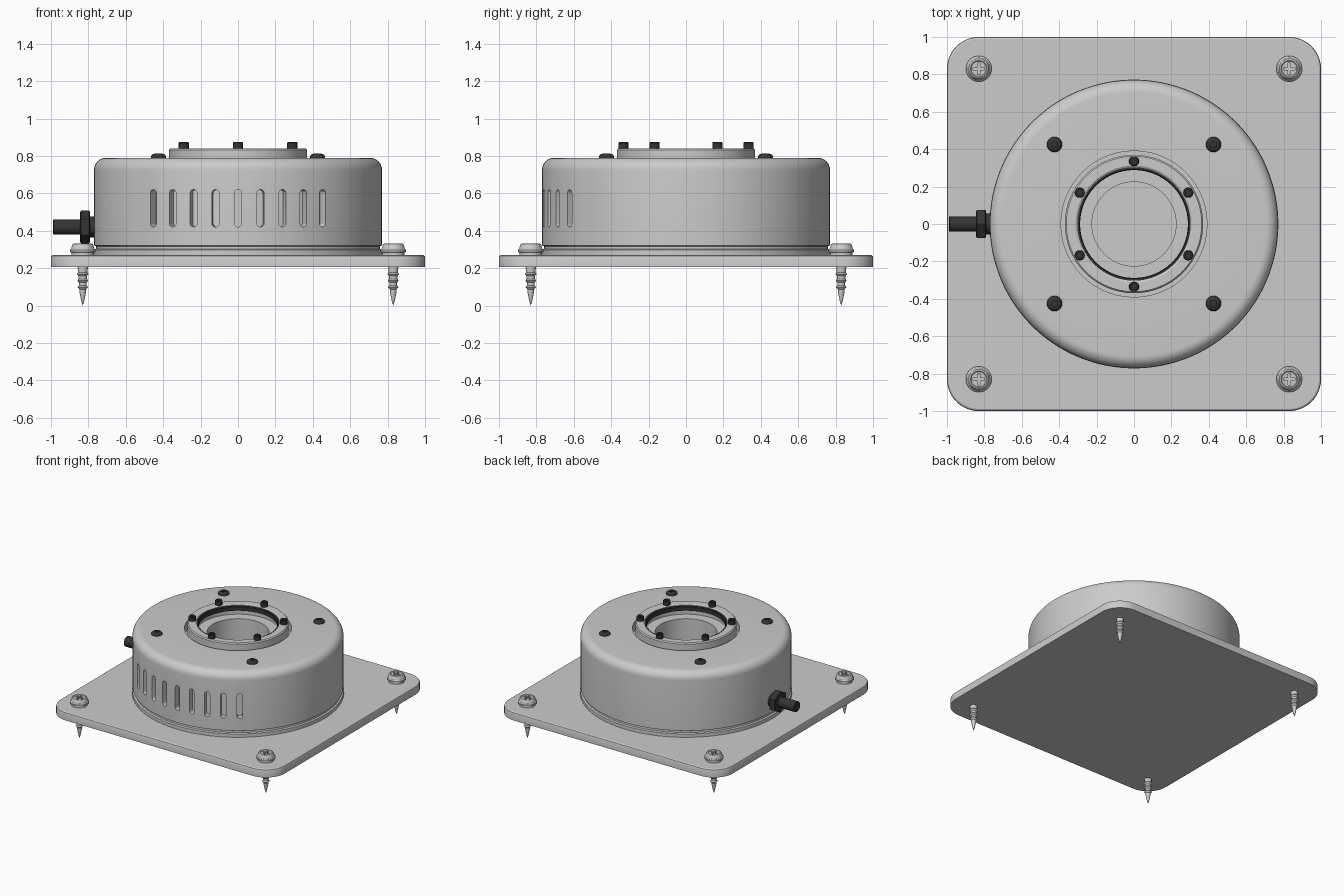
import bpy, bmesh
from math import pi, sin, cos, radians
from mathutils import Matrix, Vector

if "Cube" in bpy.data.objects:
    bpy.data.objects.remove(bpy.data.objects["Cube"])

C = bpy.context


def material(name, v):
    m = bpy.data.materials.new(name)
    m.diffuse_color = (v, v, v, 1)
    m.use_nodes = True
    m.node_tree.nodes["Principled BSDF"].inputs["Base Color"].default_value = m.diffuse_color
    return m


BLACK = material("black", 0.035)
HOUSING = material("housing_grey", 0.62)


def finish(bm, name, mat=None, smooth=True):
    bmesh.ops.remove_doubles(bm, verts=bm.verts, dist=1e-5)
    bmesh.ops.recalc_face_normals(bm, faces=bm.faces)
    me = bpy.data.meshes.new(name)
    bm.to_mesh(me)
    bm.free()
    ob = bpy.data.objects.new(name, me)
    C.collection.objects.link(ob)
    if mat:
        me.materials.append(mat)
    if smooth:
        shade(ob)
    return ob


def shade(ob):
    bpy.ops.object.select_all(action='DESELECT')
    ob.select_set(True)
    C.view_layer.objects.active = ob
    bpy.ops.object.shade_smooth_by_angle(angle=radians(32))


def lathe(name, profile, seg=48, mat=None, closed=False, loc=(0, 0, 0), rot=None):
    bm = bmesh.new()
    vs = [bm.verts.new((r, 0, z)) for r, z in profile]
    es = [bm.edges.new(p) for p in zip(vs, vs[1:])]
    if closed:
        es.append(bm.edges.new((vs[-1], vs[0])))
    bmesh.ops.spin(bm, geom=vs + es, cent=(0, 0, 0), axis=(0, 0, 1),
                   angle=2 * pi, steps=seg, use_merge=True)
    if rot:
        bmesh.ops.transform(bm, matrix=rot, verts=bm.verts)
    ob = finish(bm, name, mat)
    ob.location = loc
    return ob


def prism(bm, pts, depth):
    """Extrude a closed outline of 3D points along the vector depth."""
    f = bm.faces.new([bm.verts.new(p) for p in pts])
    g = bmesh.ops.extrude_face_region(bm, geom=[f])['geom']
    bmesh.ops.translate(bm, vec=depth, verts=[v for v in g if isinstance(v, bmesh.types.BMVert)])


def cut(ob, cutter):
    mod = ob.modifiers.new("cut", 'BOOLEAN')
    mod.operation, mod.solver, mod.object = 'DIFFERENCE', 'EXACT', cutter
    C.view_layer.update()
    me = bpy.data.meshes.new_from_object(ob.evaluated_get(C.evaluated_depsgraph_get()))
    ob.modifiers.clear()
    ob.data = me
    bpy.data.objects.remove(cutter)
    shade(ob)


def arc(cx, cz, r, a0, a1, n):
    return [(cx + r * cos(radians(a0 + (a1 - a0) * i / n)),
             cz + r * sin(radians(a0 + (a1 - a0) * i / n))) for i in range(n + 1)]


def copy(ob, name, loc):
    o = bpy.data.objects.new(name, ob.data)
    o.location = loc
    C.collection.objects.link(o)


# square base plate with rounded corners and a softened top edge
def rounded_square(h, r, z):
    return [(x, y, z) for k, (sx, sy) in enumerate([(1, 1), (-1, 1), (-1, -1), (1, -1)])
            for x, y in arc(sx * (h - r), sy * (h - r), r, 90 * k, 90 * k + 90, 12)]


bm = bmesh.new()
loops = [[bm.verts.new(p) for p in rounded_square(h, r, z)] for h, r, z in
         [(1, .17, .205), (1, .17, .258), (.997, .167, .265), (.989, .159, .27)]]
for a, b in zip(loops, loops[1:]):
    for i in range(len(a)):
        j = (i + 1) % len(a)
        bm.faces.new((a[i], a[j], b[j], b[i]))
bm.faces.new(loops[0])
bm.faces.new(loops[-1])
finish(bm, "base_plate")

# round housing with rounded shoulder and well for the flange
housing = lathe("housing", [(0, .27), (.772, .27), (.772, .298), (.76, .303), (.76, .317), (.77, .322)]
                + arc(.705, .725, .065, 0, 90, 8)
                + [(.39, .79), (.39, .72), (.225, .72), (.225, .32), (0, .32)],
                seg=128, mat=HOUSING)

# nine vent slots on the front
bm = bmesh.new()
for k in range(-4, 5):
    a = radians(-90 + 9 * k)
    out, side = Vector((cos(a), sin(a), 0)), Vector((-sin(a), cos(a), 0))
    outline = arc(0, .60, .02, 0, 180, 8) + arc(0, .44, .02, 180, 360, 8)
    prism(bm, [out * .72 + side * u + Vector((0, 0, z)) for u, z in outline], out * .1)
cut(housing, finish(bm, "vent_cutter", smooth=False))

# raised flange with stepped bore
lathe("flange", [(.37, .72), (.37, .832), (.362, .84), (.312, .84), (.303, .834), (.303, .76),
                 (.225, .76), (.225, .70), (.30, .70), (.30, .72)], seg=96, closed=True)
lathe("bore_seal", [(.305, .795), (.305, .83), (.293, .83), (.288, .825), (.288, .795)],
      seg=96, mat=BLACK, closed=True)

# six flange cap screws
cap = lathe("flange_screw", [(0, .83), (.027, .83), (.027, .87), (.023, .875), (.014, .875),
                             (.014, .86), (0, .86)], seg=24, mat=BLACK, loc=(0, .335, 0))
for k in range(1, 6):
    a = radians(90 + 60 * k)
    copy(cap, f"flange_screw_{k}", (.335 * cos(a), .335 * sin(a), 0))

# four domed cover screws and four wood screws
dome = lathe("cover_screw", [(0, .78), (.04, .78), (.041, .795), (.037, .804), (.029, .81),
                             (.017, .813), (.017, .8), (0, .8)], seg=24, mat=BLACK, loc=(.425, .425, 0))

thread = [(.0, .0), (.008, .025), (.018, .075)]
for i, z in enumerate((.095, .13, .165)):
    thread += [(.018 + .002 * i, z - .008), (.028 + .002 * i, z + .004), (.021 + .002 * i, z + .012)]
screw = lathe("mounting_screw", thread + [(.027, .20), (.027, .262), (.06, .262), (.06, .283), (.069, .287),
              (.069, .298), (.062, .304), (.058, .32), (.053, .329), (.045, .333), (.04, .328), (0, .328)], seg=32)
bm = bmesh.new()
w, l = .0075, .03
cross = [(l, -w), (l, w), (w, w), (w, l), (-w, l), (-w, w), (-l, w), (-l, -w),
         (-w, -w), (-w, -l), (w, -l), (w, -w)]
prism(bm, [(x, y, .308) for x, y in cross], Vector((0, 0, .06)))
cut(screw, finish(bm, "cross_cutter", smooth=False))
screw.location = (.83, .83, 0)
for k, (sx, sy) in enumerate([(-1, 1), (-1, -1), (1, -1)], 1):
    copy(dome, f"cover_screw_{k}", (.425 * sx, .425 * sy, 0))
    copy(screw, f"mounting_screw_{k}", (.83 * sx, .83 * sy, 0))

# cable gland on the left side: hex nut, neck and cable
turn = Matrix.Rotation(-pi / 2, 4, 'Y')
lathe("gland_nut", [(0, .79), (.078, .79), (.0875, .796), (.0875, .839), (.078, .845), (0, .845)],
      seg=6, mat=BLACK, loc=(0, 0, .42), rot=turn)
lathe("gland_neck", [(0, .74), (.055, .74), (.055, .80), (0, .80)], seg=32, mat=BLACK,
      loc=(0, 0, .42), rot=turn)
lathe("cable_stub", [(0, .83), (.041, .83), (.041, .985), (.037, .99), (0, .99)], seg=32, mat=BLACK,
      loc=(0, 0, .42), rot=turn)
